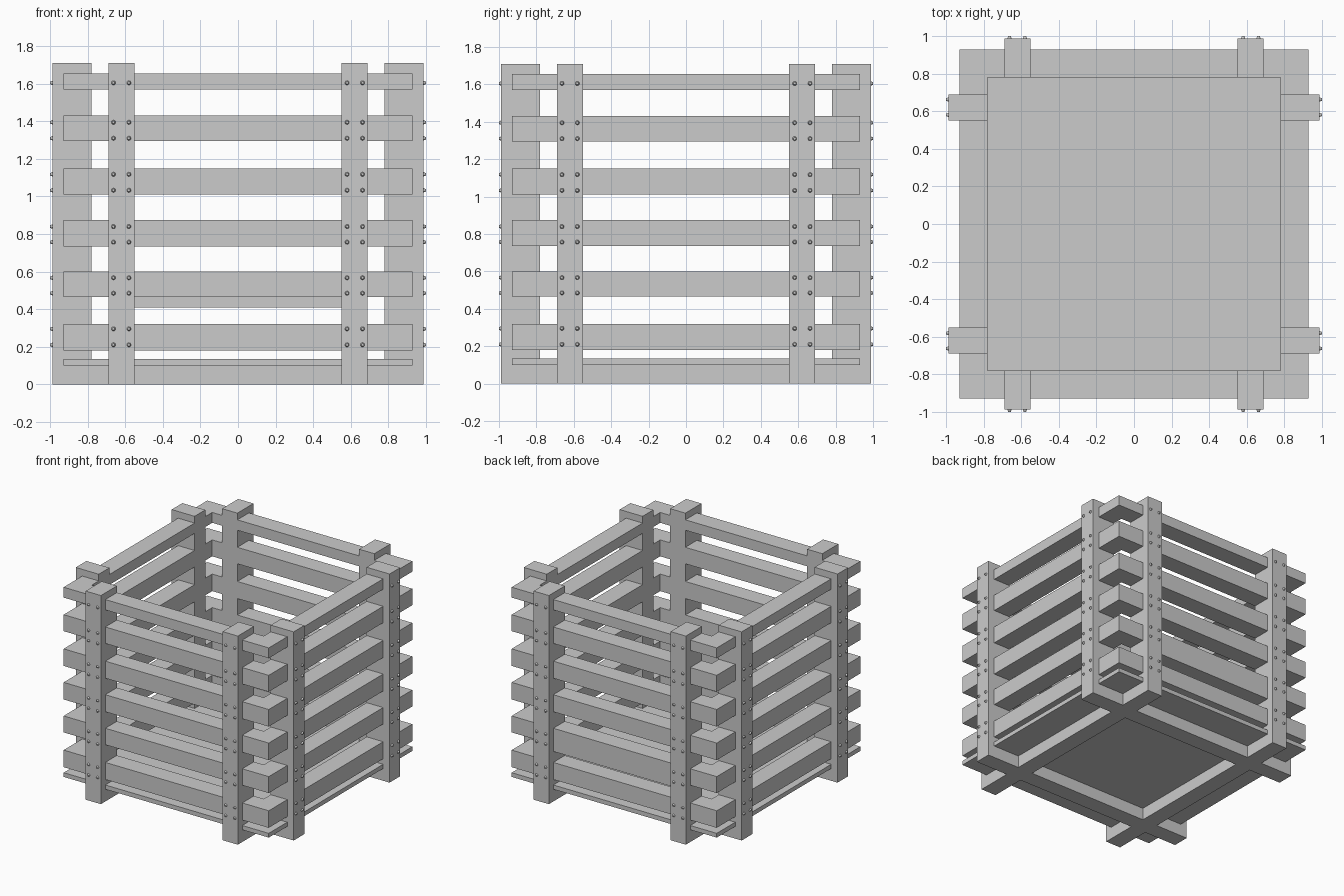
import bpy, bmesh
from math import pi
from mathutils import Matrix, Vector

if "Cube" in bpy.data.objects:
    bpy.data.objects.remove(bpy.data.objects["Cube"])

OUT, INN, END = 0.93, 0.78, 0.988      # rail outside, rail inside, post outside
P0, P1 = 0.552, 0.69                   # post band
TOP = 1.71


def finish(name, bm):
    bmesh.ops.recalc_face_normals(bm, faces=bm.faces)
    me = bpy.data.meshes.new(name)
    bm.to_mesh(me)
    bm.free()
    ob = bpy.data.objects.new(name, me)
    bpy.context.collection.objects.link(ob)
    return ob


def box(name, lo, hi):
    bm = bmesh.new()
    lo, hi = Vector(lo), Vector(hi)
    m = Matrix.Translation((lo + hi) / 2) @ Matrix.Diagonal((*(hi - lo), 1))
    bmesh.ops.create_cube(bm, size=1, matrix=m)
    return finish(name, bm)


def square_ring(name, z0, z1):
    bm = bmesh.new()
    corners = [(-1, -1), (1, -1), (1, 1), (-1, 1)]
    loops = [[bm.verts.new((x * r, y * r, z)) for x, y in corners]
             for r, z in ((OUT, z0), (OUT, z1), (INN, z1), (INN, z0))]
    for k in range(4):
        a, b = loops[k], loops[(k + 1) % 4]
        for i in range(4):
            j = (i + 1) % 4
            bm.faces.new((a[i], a[j], b[j], b[i]))
    return finish(name, bm)


# Floor panel
box("floor_panel", (-OUT, -OUT, 0.10), (OUT, OUT, 0.135))

# Rails running round the crate
rails = [(0.18, 0.32), (0.465, 0.60), (0.735, 0.875),
         (1.01, 1.15), (1.295, 1.43), (1.57, 1.655)]
for i, (z0, z1) in enumerate(rails):
    square_ring(f"rail_ring_{i + 1}", z0, z1)

# Deeper second board on the back wall
box("back_lower_board", (-P0, INN, 0.41), (P0, OUT, 0.60))

# Crossed runners under the floor
for s, side in ((-1, "a"), (1, "b")):
    lo, hi = sorted((s * P0, s * P1))
    box(f"runner_long_{side}", (lo, -INN, 0), (hi, INN, 0.10))
    box(f"runner_cross_{side}", (-INN, lo, 0), (INN, hi, 0.10))

# Posts and bolts, one wall at a time
bolt_heights = [0.21, 0.295, 0.485, 0.567, 0.757, 0.84,
                1.033, 1.118, 1.31, 1.395, 1.605]
for k, wall in enumerate(("front", "right", "back", "left")):
    turn = Matrix.Rotation(k * pi / 2, 4, 'Z')
    bolts = bmesh.new()
    for s, side in ((-1, "left"), (1, "right")):
        lo, hi = sorted((s * P0, s * P1))
        post = box(f"{wall}_{side}_post", (lo, -END, 0), (hi, -INN, TOP))
        post.data.transform(turn)
        for x in (0.581, 0.663):
            for z in bolt_heights:
                m = Matrix.Translation((s * x, -0.991, z)) @ Matrix.Rotation(pi / 2, 4, 'X')
                bmesh.ops.create_cone(bolts, cap_ends=True, segments=10, radius1=0.014,
                                      radius2=0.007, depth=0.018, matrix=turn @ m)
    finish(f"{wall}_bolts", bolts)
